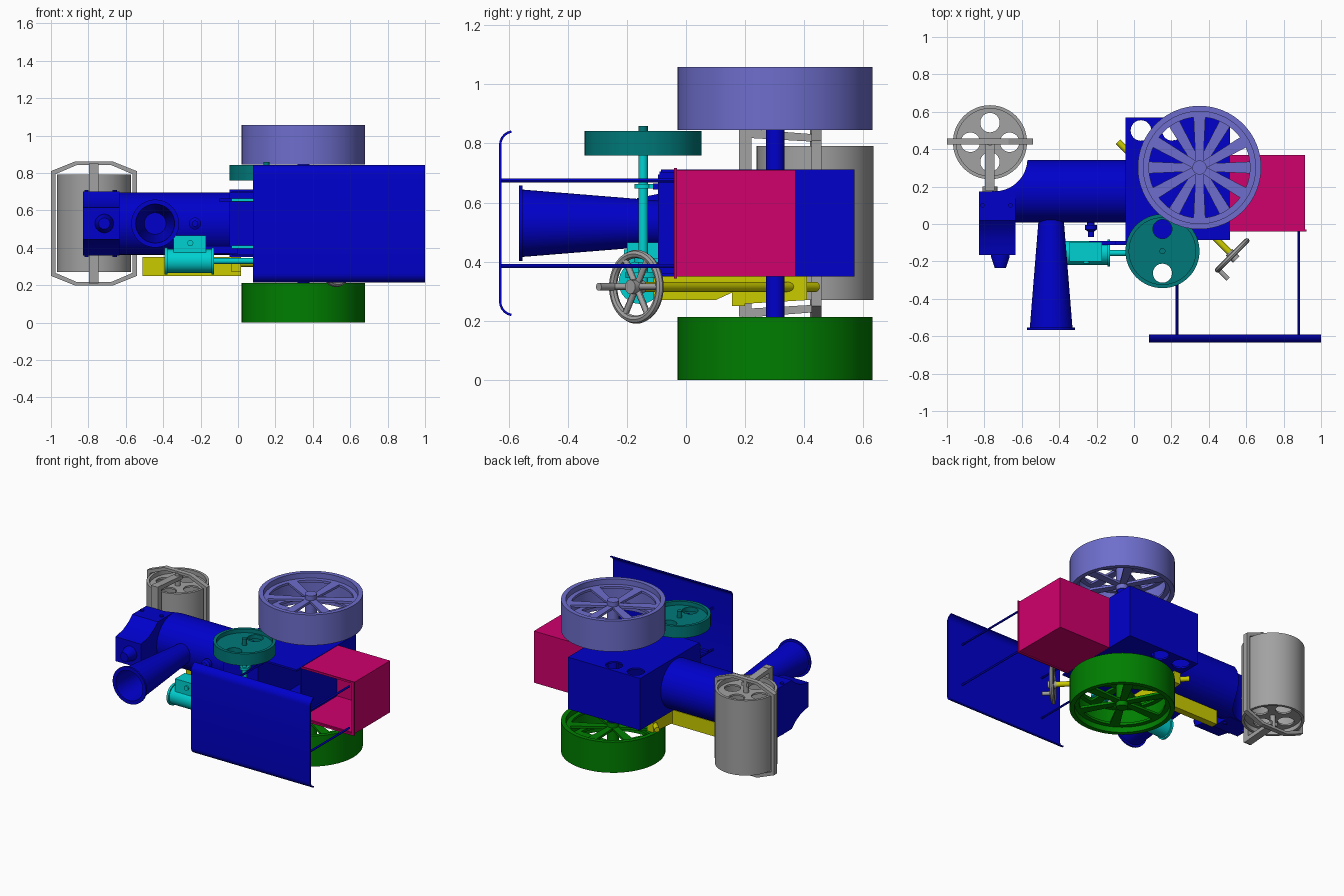
import bpy, bmesh, math
from mathutils import Vector, Matrix

cube = bpy.data.objects.get("Cube")
if cube:
    bpy.data.objects.remove(cube, do_unlink=True)


def material(name, rgb):
    m = bpy.data.materials.new(name)
    m.use_nodes = True
    col = (*rgb, 1)
    m.diffuse_color = col
    m.node_tree.nodes["Principled BSDF"].inputs["Base Color"].default_value = col
    return m


BLUE = material("deep blue", (0.0, 0.0, 0.60))
PINK = material("magenta", (0.63, 0.0, 0.15))
PURPLE = material("lavender", (0.155, 0.155, 0.61))
GREEN = material("green", (0.0, 0.21, 0.0))
TEAL = material("teal", (0.0, 0.19, 0.19))
CYAN = material("cyan", (0.0, 0.64, 0.64))
YELLOW = material("yellow", (0.60, 0.60, 0.0))
GREY = material("grey", (0.36, 0.36, 0.36))
ZC = 0.53  # centre plane of the machine


def smooth(ob):
    bpy.ops.object.select_all(action='DESELECT')
    ob.select_set(True)
    bpy.context.view_layer.objects.active = ob
    bpy.ops.object.shade_smooth_by_angle(angle=math.radians(30))


def finish(name, bm, mat):
    bmesh.ops.remove_doubles(bm, verts=bm.verts, dist=1e-5)
    bmesh.ops.recalc_face_normals(bm, faces=bm.faces)
    me = bpy.data.meshes.new(name)
    bm.to_mesh(me)
    bm.free()
    me.materials.append(mat)
    ob = bpy.data.objects.new(name, me)
    bpy.context.collection.objects.link(ob)
    smooth(ob)
    return ob


def box(name, x, y, z, mat):
    bm = bmesh.new()
    size = Vector((x[1] - x[0], y[1] - y[0], z[1] - z[0]))
    mid = Vector((sum(x), sum(y), sum(z))) / 2
    bmesh.ops.create_cube(bm, size=1, matrix=Matrix.Translation(mid) @ Matrix.Diagonal((*size, 1)))
    return finish(name, bm, mat)


def prism(name, pts, offset, mat):
    """Polygon of 3D points swept along an offset."""
    bm = bmesh.new()
    f = bm.faces.new([bm.verts.new(p) for p in pts])
    ext = bmesh.ops.extrude_face_region(bm, geom=[f])
    bmesh.ops.translate(bm, vec=offset, verts=[v for v in ext["geom"] if isinstance(v, bmesh.types.BMVert)])
    return finish(name, bm, mat)


def lathe(name, origin, axis, profile, mat, n=48):
    """Closed (radius, height) profile spun round an axis."""
    bm = bmesh.new()
    q = Vector((0, 0, 1)).rotation_difference(Vector(axis))
    rings = []
    for r, h in profile:
        rings.append([bm.verts.new(Vector(origin) + q @ Vector((r * math.cos(a), r * math.sin(a), h)))
                      for a in (2 * math.pi * i / n for i in range(n))])
    for k in range(len(profile)):
        k2 = (k + 1) % len(profile)
        if profile[k][0] < 1e-6 and profile[k2][0] < 1e-6:
            continue
        for i in range(n):
            j = (i + 1) % n
            bm.faces.new((rings[k][i], rings[k][j], rings[k2][j], rings[k2][i]))
    return finish(name, bm, mat)


def rod(name, a, b, r, mat, n=32):
    d = Vector(b) - Vector(a)
    return lathe(name, a, d, [(0, 0), (r, 0), (r, d.length), (0, d.length)], mat, n)


def tube(name, origin, axis, r_in, r_out, length, mat):
    return lathe(name, origin, axis, [(r_in, 0), (r_out, 0), (r_out, length), (r_in, length)], mat, 64)


def cut(ob, cutters):
    for c in cutters:
        c.hide_render = True
        mod = ob.modifiers.new("cut", 'BOOLEAN')
        mod.operation, mod.solver, mod.object = 'DIFFERENCE', 'EXACT', c
        bpy.context.view_layer.objects.active = ob
        bpy.ops.object.modifier_apply(modifier=mod.name)
        bpy.data.objects.remove(c, do_unlink=True)
    smooth(ob)


# Rear wheels: rim, flange, hub and two staggered layers of six spokes
def wheel(side, z0, mat):
    x, y, w = 0.35, 0.302, 0.213
    tube(side + "_wheel_rim", (x, y, z0), (0, 0, 1), 0.30, 0.33, w, mat)
    rod(side + "_wheel_hub", (x, y, z0 + 0.005), (x, y, z0 + w - 0.005), 0.038, mat)
    for layer, h in enumerate((0.045, w - 0.045)):
        tube(side + "_wheel_flange", (x, y, z0 + h - 0.008), (0, 0, 1), 0.27, 0.305, 0.016, mat)
        for i in range(6):
            a = math.radians(60 * i + 30 * layer)
            u, v = Vector((math.cos(a), math.sin(a), 0)), Vector((-math.sin(a), math.cos(a), 0))
            c = Vector((x, y, z0 + h - 0.008))
            prism(side + "_wheel_spoke", [c + u * 0.02 - v * 0.02, c + u * 0.28 - v * 0.032,
                  c + u * 0.28 + v * 0.032, c + u * 0.02 + v * 0.02], (0, 0, 0.016), mat)


wheel("upper", 0.845, PURPLE)
wheel("lower", 0.0, GREEN)
rod("rear_axle", (0.35, 0.302, 0.1), (0.35, 0.302, 0.95), 0.032, BLUE)

# Boiler with a concave cut above the front roller
boiler = rod("boiler", (-0.76, 0.175, ZC), (-0.03, 0.175, ZC), 0.167, BLUE, n=64)
cut(boiler, [rod("boiler_cutter", (-0.745, 0.35, 0.2), (-0.745, 0.35, 0.9), 0.175, BLUE, n=64)])

# Smokebox head with hollowed cheeks, a door knob and small bolts
cheek = [(0.175, 0.17), (0.02, 0.17), (-0.02, 0.135), (-0.08, 0.102), (-0.165, 0.085)]
prism("smokebox", [(-0.83, y, ZC + z) for y, z in cheek] + [(-0.83, y, ZC - z) for y, z in cheek[::-1]],
      (0.197, 0, 0), BLUE)
lathe("smokebox_knob", (-0.715, -0.16, ZC), (0, -1, 0),
      [(0, 0), (0.05, 0), (0.05, 0.015), (0.03, 0.075), (0, 0.075)], BLUE)
for x in (-0.81, -0.66):
    for z in (0.36, 0.70):
        rod("smokebox_bolt", (x, 0.1, z - 0.01), (x, 0.1, z + 0.01), 0.012, BLUE, n=12)

# Open flared chimney and safety valve
lathe("chimney", (-0.443, 0.04, ZC), (0, -1, 0),
      [(0.066, 0), (0.114, 0.594), (0.128, 0.594), (0.128, 0.606), (0.104, 0.606), (0.058, 0.1), (0, 0.1), (0, 0)], BLUE)
lathe("safety_valve", (-0.23, 0.03, ZC), (0, -1, 0),
      [(0, 0), (0.02, 0), (0.02, 0.035), (0.032, 0.035), (0.032, 0.06), (0.016, 0.07), (0.016, 0.1), (0, 0.1)], BLUE)

# Firebox and cab: plates with round holes in the two sides
for z in (0.35, 0.70):
    plate = box("cab_side", (-0.045, 0.512), (-0.085, 0.57), (z, z + 0.012), BLUE)
    cut(plate, [rod("hole_cutter", (x, 0.5, z - 0.05), (x, 0.5, z + 0.06), 0.055, BLUE) for x in (0.037, 0.205)])
box("cab_front", (-0.045, -0.033), (-0.085, 0.57), (0.35, 0.71), BLUE)
box("cab_back", (0.50, 0.512), (-0.03, 0.57), (0.35, 0.71), BLUE)
box("cab_bottom", (-0.045, 0.512), (0.558, 0.57), (0.35, 0.71), BLUE)
box("firebox_top", (-0.045, 0.22), (-0.095, -0.083), (0.365, 0.695), BLUE)
box("cab_bulkhead", (0.21, 0.22), (-0.09, 0.45), (0.355, 0.705), BLUE)
box("valve_slide", (-0.24, 0.0), (-0.112, -0.09), (0.37, 0.41), BLUE)
box("upper_bearing_rail", (-0.1, 0.2), (-0.112, -0.09), (0.645, 0.665), BLUE)

# Tender: box fixed to the cab back, open on the lipped side
for z in (0.35, 0.70):
    box("tender_side", (0.513, 0.915), (-0.03, 0.37), (z, z + 0.01), PINK)
box("tender_end", (0.905, 0.915), (-0.03, 0.37), (0.35, 0.71), PINK)
box("tender_lip_end", (0.905, 0.922), (-0.04, -0.03), (0.345, 0.715), PINK)
box("tender_floor", (0.513, 0.915), (0.36, 0.37), (0.35, 0.71), PINK)
for z in (0.343, 0.705):
    box("tender_lip_side", (0.513, 0.922), (-0.04, -0.03), (z, z + 0.012), PINK)

# Canopy with rolled edges, on four posts
outer, inner = [], []
for s in (-1, 1):
    arc = [math.radians(a) for a in (range(80, -1, -16) if s < 0 else range(0, 81, 16))]
    for r, pts in ((0.05, outer), (0.042, inner)):
        pts += [(0.08, -0.583 - r * math.cos(a), ZC + s * (0.265 + r * math.sin(a))) for a in arc]
prism("canopy", outer + inner[::-1], (0.92, 0, 0), BLUE)
for z in (0.385, 0.675):
    rod("canopy_post_front", (0.23, -0.628, z), (0.23, -0.05, z), 0.007, BLUE, n=12)
    rod("canopy_post_rear", (0.88, -0.628, z), (0.88, -0.03, z), 0.007, BLUE, n=12)

# Flywheel: rim, web with two holes, hub
FX, FY = 0.152, -0.145
tube("flywheel_rim", (FX, FY, 0.76), (0, 0, 1), 0.178, 0.198, 0.082, TEAL)
web = rod("flywheel_web", (FX, FY, 0.785), (FX, FY, 0.815), 0.185, TEAL, n=48)
cut(web, [rod("web_cutter", (FX, FY + s * 0.118, 0.7), (FX, FY + s * 0.118, 0.9), 0.051, TEAL) for s in (-1, 1)])
rod("flywheel_hub", (FX, FY, 0.76), (FX, FY, 0.86), 0.016, TEAL)

# Crankshaft, bearings, crank, cylinder and valve chest
rod("crankshaft", (FX, FY, 0.31), (FX, FY, 0.77), 0.016, CYAN)
for z in (0.405, 0.655):
    rod("shaft_collar", (FX, FY, z - 0.008), (FX, FY, z + 0.008), 0.03, CYAN)
    box("shaft_bearing", (-0.035, 0.18), (-0.125, -0.09), (z - 0.008, z + 0.008), CYAN)
rod("steam_cylinder", (-0.38, -0.155, 0.33), (-0.14, -0.155, 0.33), 0.064, CYAN)
for x in (-0.392, -0.142):
    rod("cylinder_cover", (x, -0.155, 0.33), (x + 0.015, -0.155, 0.33), 0.073, CYAN)
box("valve_chest", (-0.345, -0.17), (-0.20, -0.095), (0.37, 0.465), CYAN)
rod("chest_cap", (-0.255, -0.195, 0.425), (-0.255, -0.21, 0.425), 0.016, CYAN)
rod("piston_rod", (-0.14, -0.155, 0.33), (0.15, -0.155, 0.33), 0.016, CYAN)
rod("crank_disc", (FX, FY, 0.345), (FX, FY, 0.365), 0.06, CYAN)

# Steering bracket and slanting steering shaft
box("steering_beam", (-0.51, 0.015), (0.155, 0.20), (0.25, 0.35), YELLOW)
prism("steering_bracket", [(-0.035, y, z) for y, z in ((-0.11, 0.27), (0.1, 0.27), (0.155, 0.295),
      (0.155, 0.255), (0.41, 0.27), (0.41, 0.35), (-0.11, 0.35))], (0.05, 0, 0), YELLOW)
rod("steering_shaft", (-0.085, 0.44, 0.315), (0.52, -0.16, 0.315), 0.017, YELLOW)

# Handwheel with six spokes and a grip
hub, n = Vector((0.525, -0.168, 0.315)), Vector((1, -1, 0)).normalized()
u, v = Vector((1, 1, 0)).normalized(), Vector((0, 0, 1))
lathe("handwheel_rim", hub, n, [(0.111 + 0.014 * math.cos(a), 0.014 * math.sin(a))
      for a in (math.pi * i / 4 for i in range(8))], GREY)
rod("handwheel_hub", hub - n * 0.025, hub + n * 0.03, 0.024, GREY)
for i in range(6):
    a = math.pi * i / 3
    rod("handwheel_spoke", hub, hub + (u * math.cos(a) + v * math.sin(a)) * 0.112, 0.011, GREY, n=12)
rod("handwheel_grip", hub - u * 0.105, hub - u * 0.105 + n * 0.075, 0.013, GREY, n=16)

# Front roller: drum and two pierced end discs
RX, RY = -0.77, 0.437
tube("roller_drum", (RX, RY, 0.27), (0, 0, 1), 0.18, 0.198, 0.522, GREY)
for z in (0.30, 0.75):
    disc = rod("roller_disc", (RX, RY, z), (RX, RY, z + 0.012), 0.185, GREY, n=48)
    cut(disc, [rod("disc_cutter", (RX + dx * 0.105, RY + dy * 0.105, z - 0.1), (RX + dx * 0.105, RY + dy * 0.105, z + 0.1),
               0.052, GREY) for dx, dy in ((1, 0), (-1, 0), (0, 1), (0, -1))])
rod("roller_axle", (RX, RY, 0.21), (RX, RY, 0.85), 0.018, GREY)

# Roller frame: closed band with bent ends
half = [(0.23, 0.28), (0.10, 0.332), (-0.10, 0.332), (-0.23, 0.28)]
loop = half + [(-a, -b) for a, b in half]
for i in range(8):
    quad = [(loop[i], 1), (loop[(i + 1) % 8], 1), (loop[(i + 1) % 8], 0.89), (loop[i], 0.89)]
    prism("roller_frame", [(RX + p[0] * k, 0.425, ZC + p[1] * (k + 1) / 2) for p, k in quad], (0, 0.033, 0), GREY)

# Fork
box("fork_crown", (-0.797, -0.745), (0.18, 0.222), (0.215, 0.85), GREY)
for s in (-1, 1):
    prism("fork_arm", [(-0.797, y, ZC + s * h) for y, h in ((0.19, 0.32), (0.45, 0.30), (0.45, 0.275), (0.19, 0.29))],
          (0.052, 0, 0), GREY)
rod("fork_pivot", (-0.77, 0.16, ZC), (-0.77, 0.2, ZC), 0.04, GREY)
